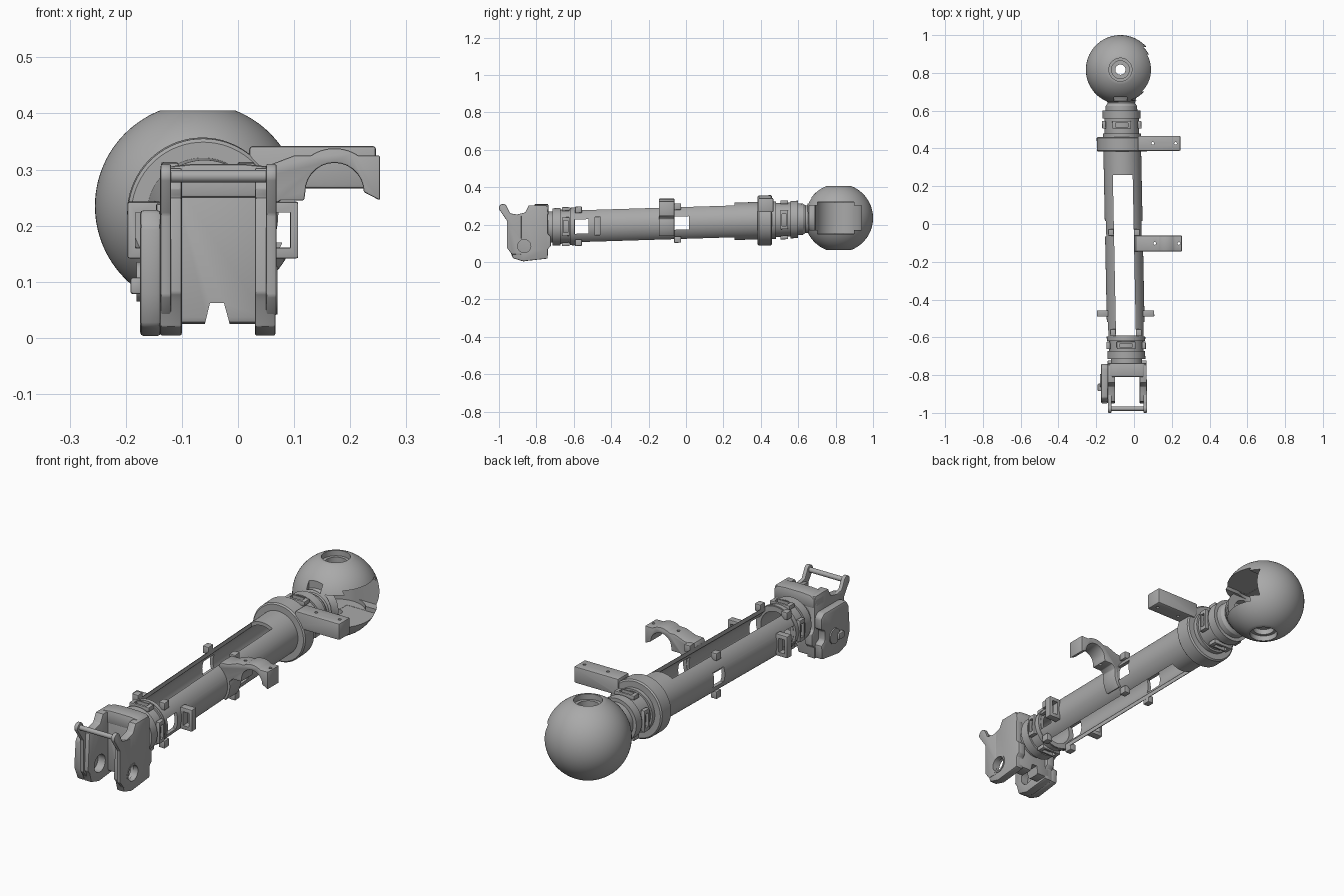
import bpy, bmesh
from math import sin, cos, pi, radians
from mathutils import Matrix, Vector

if "Cube" in bpy.data.objects:
    bpy.data.objects.remove(bpy.data.objects["Cube"])

grey = bpy.data.materials.new("plain_grey")
grey.use_nodes = True
tone = (0.4, 0.4, 0.4, 1)
grey.diffuse_color = tone
grey.node_tree.nodes["Principled BSDF"].inputs["Base Color"].default_value = tone

# The arm leans slightly: a shear carries arm space (axis on y) into the world
ARM = Matrix(((1, -.02, 0, -.0544), (0, 1, 0, 0), (0, .031, 1, .209), (0, 0, 0, 1)))
BALL = Matrix.Translation((-.072, .817, .235))
WORLD = Matrix.Identity(4)


def apply_modifier(ob, kind, **settings):
    bpy.context.view_layer.objects.active = ob
    mod = ob.modifiers.new(kind.lower(), kind)
    for key, value in settings.items():
        setattr(mod, key, value)
    bpy.ops.object.modifier_apply(modifier=mod.name)


def make(name, bm, frame=WORLD, bevel=0):
    bmesh.ops.transform(bm, matrix=frame, verts=bm.verts)
    bmesh.ops.recalc_face_normals(bm, faces=bm.faces)
    mesh = bpy.data.meshes.new(name)
    bm.to_mesh(mesh)
    bm.free()
    mesh.materials.append(grey)
    ob = bpy.data.objects.new(name, mesh)
    bpy.context.collection.objects.link(ob)
    if bevel:
        apply_modifier(ob, 'BEVEL', width=bevel, segments=2, limit_method='ANGLE')
    return ob


def box(name, x, y, z, frame=WORLD, bevel=0):
    """Box from three (low, high) spans."""
    bm = bmesh.new()
    bmesh.ops.create_cube(bm, size=1)
    for v in bm.verts:
        v.co = [lo + (c + .5) * (hi - lo) for c, (lo, hi) in zip(v.co, (x, y, z))]
    return make(name, bm, frame, bevel)


def cylinder(name, centre, r, length, axis, frame=WORLD):
    bm = bmesh.new()
    turn = Vector((0, 0, 1)).rotation_difference(Vector(axis)).to_matrix().to_4x4()
    bmesh.ops.create_cone(bm, cap_ends=True, segments=40, radius1=r, radius2=r, depth=length,
                          matrix=Matrix.Translation(centre) @ turn)
    return make(name, bm, frame)


def lathe(name, profile, frame, axis='y', steps=72):
    """Turn a closed (radius, height) outline around an axis."""
    bm = bmesh.new()
    rings = []
    for i in range(steps):
        c, s = cos(2 * pi * i / steps), sin(2 * pi * i / steps)
        rings.append([bm.verts.new((r * c, h, r * s) if axis == 'y' else (r * c, r * s, h))
                      for r, h in profile])
    n = len(profile)
    for i in range(steps):
        a, b = rings[i], rings[(i + 1) % steps]
        for j in range(n):
            k = (j + 1) % n
            bm.faces.new((a[j], a[k], b[k], b[j]))
    return make(name, bm, frame)


def extrude(name, points, lo, hi, axis, bevel=0):
    """Extrude a 2D outline along x (points are y, z) or y (points are x, z)."""
    bm = bmesh.new()
    def put(p, d):
        return bm.verts.new((d, *p) if axis == 'x' else (p[0], d, p[1]))
    a, b = [put(p, lo) for p in points], [put(p, hi) for p in points]
    bm.faces.new(a)
    bm.faces.new(b[::-1])
    for i in range(len(a)):
        j = (i + 1) % len(a)
        bm.faces.new((a[i], a[j], b[j], b[i]))
    return make(name, bm, WORLD, bevel)


def arc(cx, cz, r, start, end, n=14):
    return [(cx + r * cos(radians(start + (end - start) * i / n)),
             cz + r * sin(radians(start + (end - start) * i / n))) for i in range(n + 1)]


def cut(ob, *cutters):
    for c in cutters:
        apply_modifier(ob, 'BOOLEAN', operation='DIFFERENCE', object=c, solver='EXACT')
        bpy.data.objects.remove(c)


def sleeve(name, y0, y1, outer, inner=.075):
    return lathe(name, [(inner, y0), (outer, y0), (outer, y1), (inner, y1)], ARM)


# Main tube with long slots above and below and two pairs of side windows
tube = sleeve("main_tube", -.62, .48, .1, .084)
cut(tube, box("slot", (-.0525, .0525), (-.59, .26), (-.2, .2), ARM),
    box("front_window", (-.2, .2), (-.6, -.52), (-.04, .036), ARM),
    box("middle_window", (-.2, .2), (-.065, .015), (-.035, .035), ARM))

# End sleeves, each with a band, a step and four raised frames
for end, a, b, f in (("front", -.715, -.672, -.643), ("rear", .558, .6, .525)):
    sleeve(end + "_band", a, b, .1)
    sleeve(end + "_sleeve", min(a, f - .06), max(b, f + .05), .091)
    for i, side in enumerate(("left", "top", "right", "bottom")):
        spin = ARM @ Matrix.Rotation(-i * pi / 2, 4, 'Y')
        frame = box(f"{end}_frame_{side}", (.084, .104), (f - .02, f + .02), (-.05, .05), spin, .003)
        cut(frame, box("hole", (.05, .2), (f - .011, f + .011), (-.032, .032), spin))
sleeve("front_neck", -.76, -.7, .083)
sleeve("front_lip", -.61, -.595, .102)
lathe("rear_neck", [(.06, .58), (.085, .58), (.083, .625), (.073, .64), (.078, .665),
                    (.098, .69), (.06, .69)], ARM)

# Corner tabs along the slot edges
for y in (-.045, -.575):
    for sx, sn in ((-1, "right"), (1, "left")):
        for sz, zn in ((-1, "lower"), (1, "upper")):
            x, z = sx * .068, sz * .088
            box(f"{zn}_{sn}_tab", (x - .015, x + .015), (y - .018, y + .018),
                (z - .017, z + .017), ARM, .003)

# Side brackets near the front
for sx, sn in ((-1, "right"), (1, "left")):
    bracket = box(sn + "_bracket", sorted((sx * .092, sx * .152)), (-.49, -.457),
                  (-.052, .048), ARM, .003)
    cut(bracket, box("hole", sorted((sx * .108, sx * .138)), (-.6, -.4), (-.034, .03), ARM))

# Middle saddle with a half-round cable clip
cx, cz = -.052, .206
outline = (arc(cx, cz, .112, -38, 12) + [(.075, .245), (.118, .245)]
           + arc(.172, .26, .052, 180, 0) + [(.253, .245), (.253, .325), (.215, .325)]
           + arc(.172, .262, .076, 62, 118) + [(.13, .325), (.1, .325), (.05, .306), (.01, .305)]
           + arc(cx, cz, .094, 56, -38))
clip = extrude("middle_clip", outline, -.145, -.062, 'y', .003)
cut(clip, *[cylinder("hole", (x, -.103, .3), .007, .3, (0, 0, 1)) for x in (.11, .238)])

# Rear collar and its straight side bar
collar = lathe("rear_collar", [(.095, .383), (.128, .383), (.134, .389), (.134, .455),
                               (.128, .461), (.095, .461)], ARM)
bar = box("collar_bar", (.02, .246), (.387, .467), (.266, .342), WORLD, .006)
cut(bar, *[cylinder("hole", (x, .427, .3), .007, .3, (0, 0, 1)) for x in (.1, .22)])
cut(bar, cylinder("bore", (0, .42, 0), .11, .3, (0, 1, 0), ARM))

# Ball with stepped bores at both poles and a side cavity
half = [(.183 * cos(radians(t)), .183 * sin(radians(t))) for t in [i * 68.3 / 20 for i in range(21)]]
half += [(.061, .17), (.061, .145), (.047, .145), (.047, .12), (.027, .12)]
ball = lathe("ball", [(r, -h) for r, h in half[:0:-1]] + half, BALL, 'z')
cut(ball, box("tall_opening", (0, .3), (-.115, .08), (-.085, .085), BALL),
    box("wide_opening", (0, .3), (-.16, .12), (-.065, .068), BALL),
    cylinder("cavity", (0, 0, 0), .125, .168, (0, 0, 1), BALL),
    box("neck_slot", (-.035, .035), (-.165, -.145), (.06, .14), BALL))

# Yoke cheeks, with thin ears that carry the cross pin
body = [(-.94, .25), (-.9, .255), (-.86, .265), (-.84, .303), (-.745, .303), (-.738, .28),
        (-.738, .15), (-.722, .135), (-.722, .085), (-.738, .07), (-.74, .018), (-.87, .004),
        (-.925, .02), (-.938, .065), (-.95, .08)]
ear = arc(-.978, .288, .022, 40, 200, 10) + [(-.957, .22), (-.957, .075), (-.93, .04),
                                             (-.88, .04), (-.88, .25), (-.94, .26)]
for sn, x0, x1, e0, e1 in (("left", .03, .067, .05, .069), ("right", -.139, -.1, -.138, -.119)):
    for part, pts, a, b in (("cheek", body, x0, x1), ("ear", ear, e0, e1)):
        ob = extrude(f"{sn}_{part}", pts, a, b, 'x', .004)
        cut(ob, cylinder("hole", ((a + b) / 2, -.865, .085), .04, .3, (1, 0, 0))
            if sn == "left" else cylinder("hole", (-.12, -.865, .085), .04, .1, (1, 0, 0)))
rim = lathe("cheek_hole_rim", [(.035, -.012), (.043, -.012), (.043, .012), (.035, .012)],
            Matrix.Translation((.058, -.865, .085)) @ Matrix.Rotation(pi / 2, 4, 'Z'))
cylinder("cross_pin", (-.035, -.978, .288), .011, .205, (1, 0, 0))

# Outer cover and knob on the right cheek
cover = [(-.95, .08), (-.94, .2), (-.92, .228), (-.76, .228), (-.74, .21), (-.74, .16), (-.765, .145),
         (-.765, .1), (-.74, .085), (-.745, .02), (-.87, .003), (-.925, .02)]
extrude("right_cover", cover, -.175, -.137, 'x', .008)
cylinder("cover_boss", (-.176, -.83, .1), .035, .01, (1, 0, 0))
box("cover_knob", (-.192, -.17), (-.885, -.845), (.078, .108), WORLD, .005)

# Yoke back wall with a notch below, under a rounded hood
wall = box("yoke_wall", (-.13, .06), (-.805, -.738), (.025, .303), WORLD, .012)
notch = [(-.065, 0), (-.05, .062), (-.025, .062), (-.008, 0)]
cut(wall, extrude("notch", notch, -.9, -.7, 'y'))
hood = [(-.139, .25), (-.139, .29), (-.12, .306), (-.08, .31), (.01, .31), (.05, .306),
        (.067, .29), (.067, .25)]
extrude("yoke_hood", hood, -.81, -.736, 'y', .006)

# Smooth the turned surfaces, keep edges crisp
bpy.ops.object.select_all(action='DESELECT')
for ob in bpy.context.scene.objects:
    if ob.type == 'MESH':
        ob.select_set(True)
        bpy.context.view_layer.objects.active = ob
bpy.ops.object.shade_smooth_by_angle(angle=radians(30))
